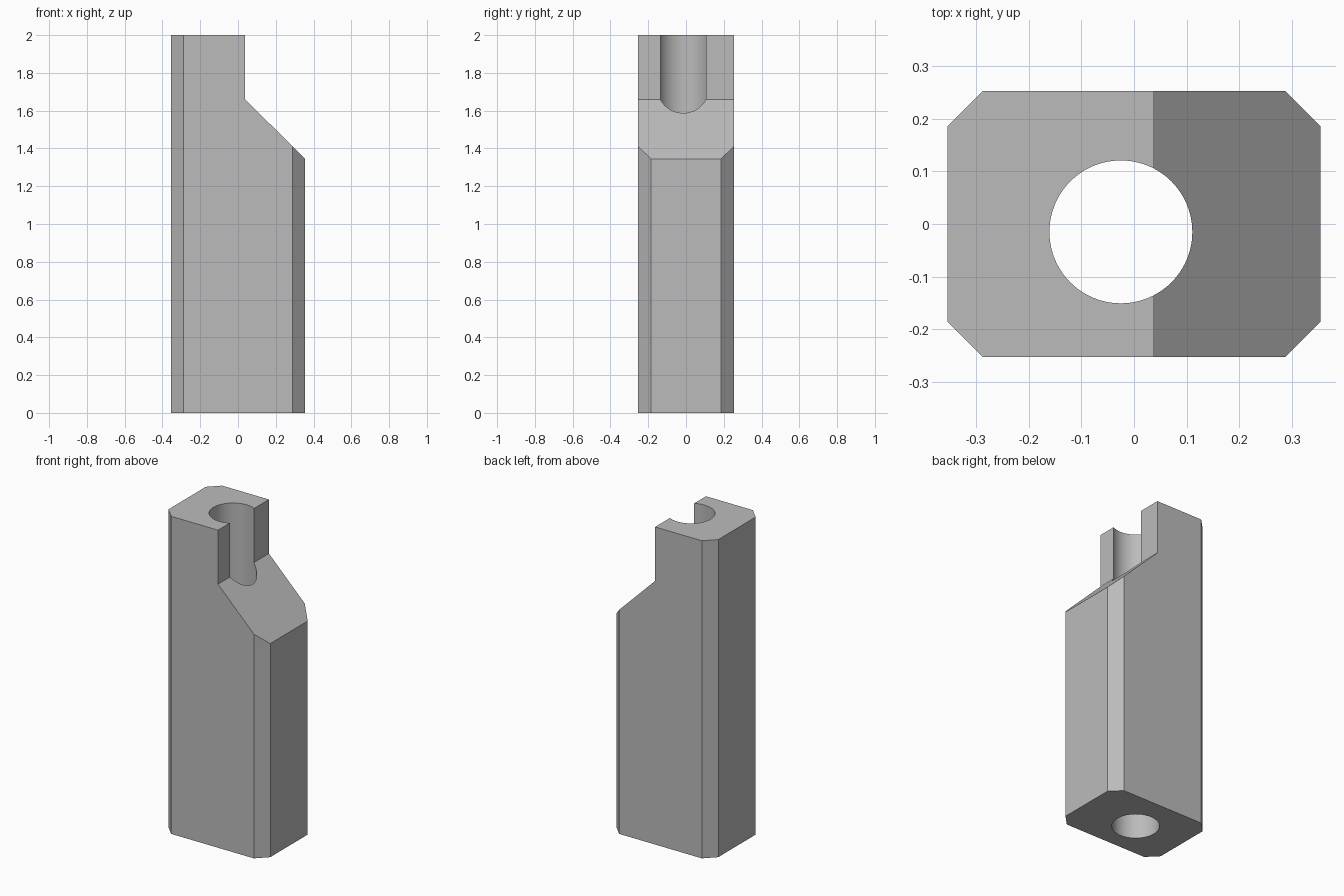
import bpy, bmesh

cube = bpy.data.objects.get("Cube")
if cube:
    bpy.data.objects.remove(cube, do_unlink=True)

HX, HY, H = 0.355, 0.253, 2.0   # half width, half depth, height
CHAMFER = 0.067
BORE_R, BORE_X, BORE_Y = 0.136, -0.025, -0.015

grey = bpy.data.materials.new("plain grey")
grey.use_nodes = True
colour = (0.5, 0.5, 0.5, 1)
grey.diffuse_color = colour
grey.node_tree.nodes["Principled BSDF"].inputs["Base Color"].default_value = colour


def prism(name, points, direction):
    """Extrude a closed outline along a direction."""
    bm = bmesh.new()
    face = bm.faces.new([bm.verts.new(p) for p in points])
    result = bmesh.ops.extrude_face_region(bm, geom=[face])
    verts = [v for v in result["geom"] if isinstance(v, bmesh.types.BMVert)]
    bmesh.ops.translate(bm, verts=verts, vec=direction)
    bmesh.ops.recalc_face_normals(bm, faces=bm.faces)
    mesh = bpy.data.meshes.new(name)
    bm.to_mesh(mesh)
    bm.free()
    obj = bpy.data.objects.new(name, mesh)
    obj.data.materials.append(grey)
    bpy.context.collection.objects.link(obj)
    return obj


def cut(body, cutter):
    """Subtract the cutter for good, then discard it."""
    cutter.hide_render = True
    mod = body.modifiers.new(cutter.name, "BOOLEAN")
    mod.operation, mod.solver, mod.object = "DIFFERENCE", "EXACT", cutter
    bpy.context.view_layer.objects.active = body
    bpy.ops.object.modifier_apply(modifier=mod.name)
    bpy.data.objects.remove(cutter, do_unlink=True)


# Block with chamfered vertical corners
ix, iy = HX - CHAMFER, HY - CHAMFER
outline = [(HX, -iy), (HX, iy), (ix, HY), (-ix, HY),
           (-HX, iy), (-HX, -iy), (-ix, -HY), (ix, -HY)]
block = prism("bored_block", [(x, y, 0) for x, y in outline], (0, 0, H))

# Step and slope removed from the upper left side
notch = [(0.038, 2.2), (0.038, 1.66), (HX, 1.345), (0.6, 1.1), (0.6, 2.2)]
cut(block, prism("notch_cutter", [(x, -0.5, z) for x, z in notch], (0, 1, 0)))

# Vertical through bore
bpy.ops.mesh.primitive_cylinder_add(vertices=96, radius=BORE_R, depth=3,
                                    location=(BORE_X, BORE_Y, 1))
bore = bpy.context.object
bore.name = "bore_cutter"
bore.data.materials.append(grey)
cut(block, bore)

# Smooth bore wall, crisp block edges
bpy.ops.object.select_all(action="DESELECT")
block.select_set(True)
bpy.context.view_layer.objects.active = block
bpy.ops.object.shade_smooth_by_angle(angle=0.5)
